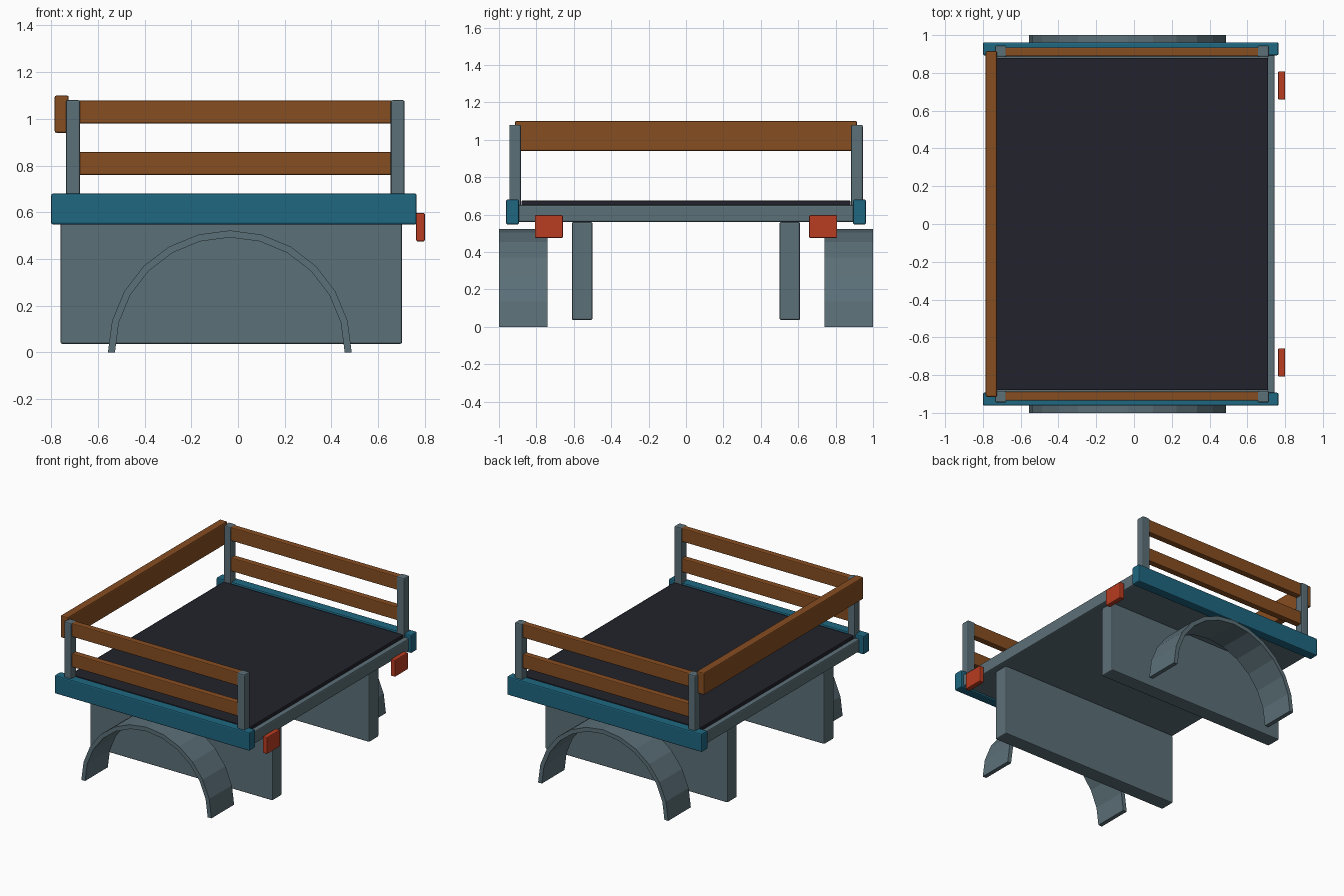
import bpy, bmesh, math

if "Cube" in bpy.data.objects:
    bpy.data.objects.remove(bpy.data.objects["Cube"])


def material(name, rgb):
    m = bpy.data.materials.new(name)
    m.diffuse_color = (*rgb, 1)
    m.use_nodes = True
    m.node_tree.nodes["Principled BSDF"].inputs["Base Color"].default_value = m.diffuse_color
    return m


STEEL = material("grey steel", (0.105, 0.16, 0.185))
DARK = material("dark bed liner", (0.016, 0.016, 0.025))
TEAL = material("teal paint", (0.013, 0.135, 0.22))
WOOD = material("brown wood", (0.24, 0.075, 0.015))
RED = material("red lamp", (0.48, 0.045, 0.015))


def finish(name, bm, mat, bevel):
    bmesh.ops.recalc_face_normals(bm, faces=bm.faces)
    me = bpy.data.meshes.new(name)
    bm.to_mesh(me)
    bm.free()
    me.materials.append(mat)
    ob = bpy.data.objects.new(name, me)
    bpy.context.collection.objects.link(ob)
    if bevel:
        mod = ob.modifiers.new("edge bevel", 'BEVEL')
        mod.width = bevel
        mod.segments = 2
    return ob


def box(name, x, y, z, mat, bevel=0.008):
    bm = bmesh.new()
    bmesh.ops.create_cube(bm, size=1)
    for v in bm.verts:
        v.co = [(lo + hi) / 2 + c * (hi - lo) for c, (lo, hi) in zip(v.co, (x, y, z))]
    return finish(name, bm, mat, bevel)


def arch(name, cx, y, r_out, r_in, mat, steps=12):
    bm = bmesh.new()
    pts = [(r, math.pi * i / steps) for r, order in
           ((r_out, range(steps + 1)), (r_in, range(steps, -1, -1))) for i in order]
    ring = [[bm.verts.new((cx + r * math.cos(a), yy, r * math.sin(a))) for r, a in pts] for yy in y]
    n = len(pts)
    for i in range(n):
        j = (i + 1) % n
        bm.faces.new((ring[0][i], ring[0][j], ring[1][j], ring[1][i]))
    # side faces as quads between outer and inner arcs
    for r in ring:
        for i in range(steps):
            bm.faces.new((r[i], r[i + 1], r[n - 2 - i], r[n - 1 - i]))
    return finish(name, bm, mat, 0)


# Cargo bed and liner
box("bed_floor", (-0.765, 0.745), (-0.91, 0.91), (0.56, 0.65), STEEL)
box("bed_liner", (-0.73, 0.71), (-0.88, 0.88), (0.645, 0.675), DARK, 0.005)

# Headboard across the front of the bed
box("headboard", (-0.785, -0.725), (-0.915, 0.915), (0.94, 1.10), WOOD)

# Parts repeated on both sides
for side, s in (("near", -1), ("far", 1)):
    def span(a, b):
        return tuple(sorted((s * a, s * b)))

    box(f"{side}_side_sill", (-0.80, 0.765), span(0.893, 0.962), (0.547, 0.68), TEAL)
    box(f"{side}_chassis_plate", (-0.76, 0.703), span(0.50, 0.61), (0.036, 0.56), STEEL)
    arch(f"{side}_wheel_arch", -0.035, span(0.74, 1.0), 0.522, 0.492, STEEL)
    for end, x in (("front", -0.706), ("rear", 0.684)):
        box(f"{side}_{end}_post", (x - 0.03, x + 0.03), span(0.883, 0.945), (0.60, 1.08), STEEL)
    for level, z in (("lower", 0.76), ("upper", 0.98)):
        box(f"{side}_{level}_rail", (-0.70, 0.68), span(0.888, 0.935), (z, z + 0.098), WOOD, 0.006)
    box(f"{side}_tail_lamp", (0.763, 0.80), span(0.658, 0.808), (0.475, 0.597), RED, 0.006)
